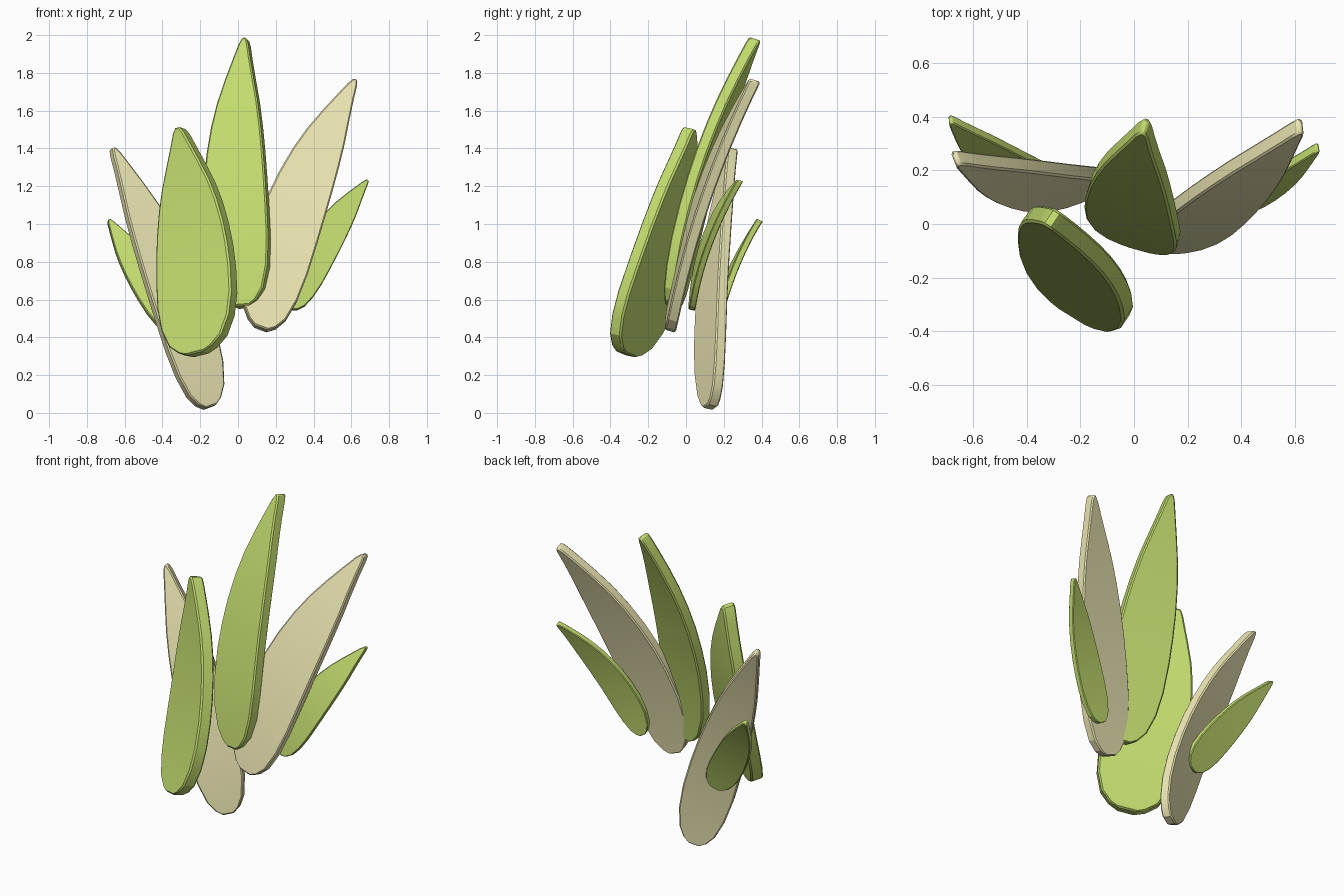
import bpy
from mathutils import Vector

if "Cube" in bpy.data.objects:
    bpy.data.objects.remove(bpy.data.objects["Cube"])


def material(name, color):
    m = bpy.data.materials.new(name)
    m.diffuse_color = color
    m.use_nodes = True
    m.node_tree.nodes["Principled BSDF"].inputs["Base Color"].default_value = m.diffuse_color
    return m


GREEN = material("leaf_green", (0.55, 0.72, 0.16, 1))
CREAM = material("leaf_cream", (0.85, 0.81, 0.46, 1))

# Half-outline of a leaf: (position along length, share of half width)
OUTLINE = [(0, .2), (.02, .46), (.06, .71), (.14, .91), (.24, 1), (.36, 1),
           (.46, .96), (.56, .89), (.66, .78), (.75, .64), (.84, .45),
           (.92, .27), (.975, .15), (1, .06)]


def leaf(name, base, tip, across, half, thick, bend, side, mat):
    """Curved slab leaf; bend bows it to its front, side bows it across."""
    base, tip = Vector(base), Vector(tip)
    t = (tip - base).normalized()
    w = Vector(across)
    w = (w - t * w.dot(t)).normalized()
    n = w.cross(t)
    verts, faces = [], []
    for u, v in OUTLINE:
        bow = 4 * u * (1 - u)
        c = base.lerp(tip, u) + n * bend * bow + w * side * bow
        for sx, sn in ((-1, 1), (1, 1), (1, -1), (-1, -1)):
            verts.append(c + w * sx * half * v + n * sn * thick / 2)
    for i in range(len(OUTLINE) - 1):
        a, b = 4 * i, 4 * i + 4
        for k in range(4):
            j = (k + 1) % 4
            faces.append((a + k, a + j, b + j, b + k))
    last = 4 * (len(OUTLINE) - 1)
    faces += [(3, 2, 1, 0), tuple(last + k for k in range(4))]
    me = bpy.data.meshes.new(name)
    me.from_pydata([tuple(p) for p in verts], [], faces)
    me.materials.append(mat)
    ob = bpy.data.objects.new(name, me)
    bpy.context.collection.objects.link(ob)
    # Small softened rim
    bev = ob.modifiers.new("rim", "BEVEL")
    bev.width = thick * 0.12
    bev.segments = 1
    bev.limit_method = 'ANGLE'
    bev.angle_limit = 1.0
    bpy.ops.object.select_all(action='DESELECT')
    ob.select_set(True)
    bpy.context.view_layer.objects.active = ob
    bpy.ops.object.shade_smooth_by_angle(angle=0.35)


# Tall middle leaf and broad front leaf
leaf("centre_leaf", (.03, -.07, .56), (.04, .365, 1.98), (1, -.3, 0),
     .175, .065, .065, -.03, GREEN)
leaf("front_leaf", (-.21, -.32, .31), (-.305, .02, 1.505), (.2, -.135, 0),
     .235, .075, -.045, 0, GREEN)
# Cream leaves on both sides
leaf("right_cream_leaf", (.12, -.085, .445), (.62, .365, 1.76), (.93, 0, -.36),
     .17, .06, .055, -.055, CREAM)
leaf("left_cream_leaf", (-.15, .13, .03), (-.665, .245, 1.40), (.85, .4, .3),
     .15, .06, .055, .02, CREAM)
# Small green outer leaves
leaf("right_small_leaf", (.27, .03, .555), (.685, .285, 1.23), (.85, 0, -.52),
     .1, .035, .045, -.025, GREEN)
leaf("left_small_leaf", (-.3, .14, .42), (-.685, .39, 1.02), (.845, .35, .535),
     .1, .035, .03, -.01, GREEN)
